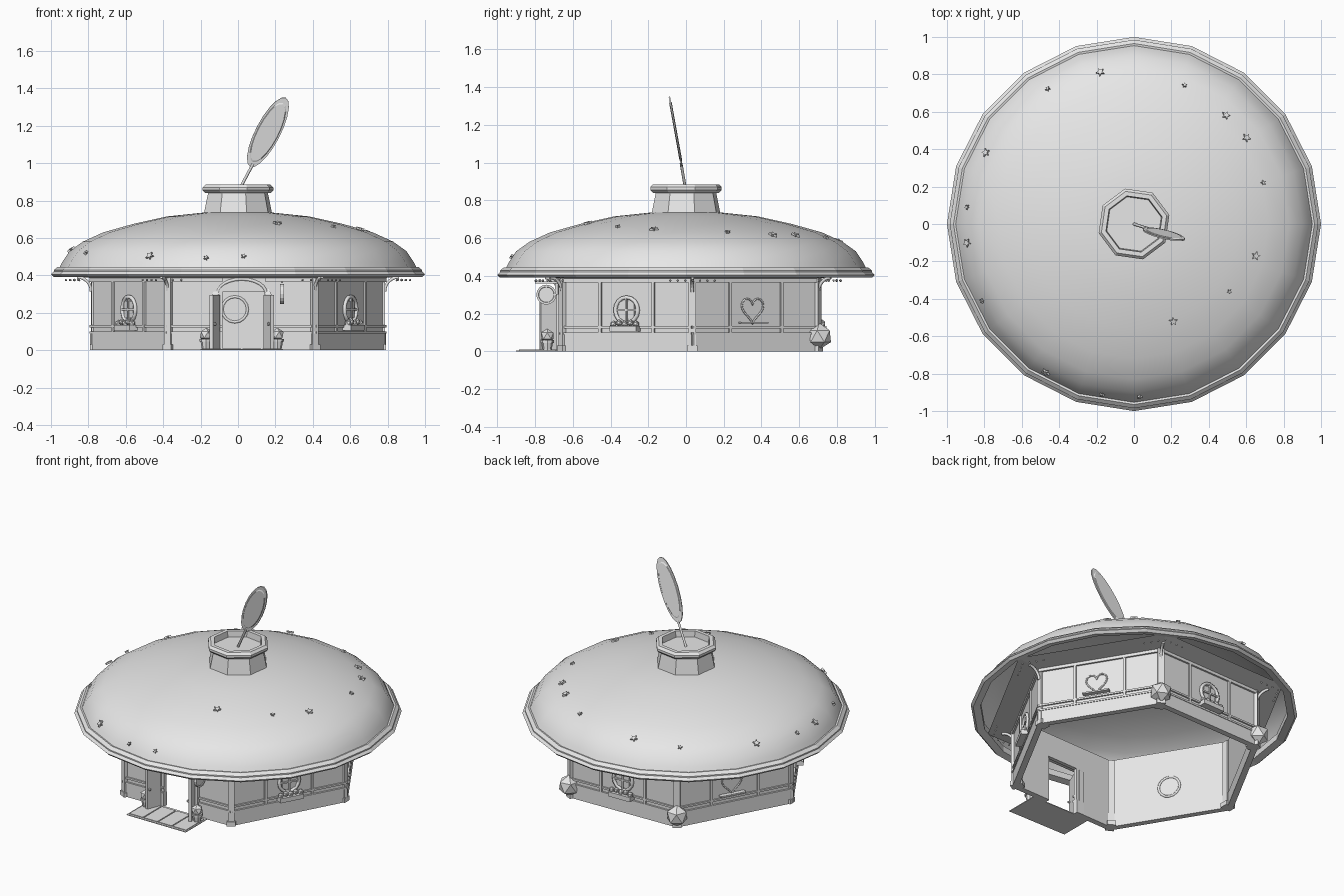
import bpy, bmesh, math
from mathutils import Matrix, Vector

old = bpy.data.objects.get("Cube")
if old:
    bpy.data.objects.remove(old)

grey = bpy.data.materials.new("plain light grey")
grey.use_nodes = True
grey.diffuse_color = (0.8, 0.8, 0.8, 1)
grey.node_tree.nodes["Principled BSDF"].inputs["Base Color"].default_value = (0.8, 0.8, 0.8, 1)
I = Matrix.Identity(4)
T = Matrix.Translation


def finish(name, bm, m=I, smooth=False):
    bmesh.ops.recalc_face_normals(bm, faces=bm.faces)
    me = bpy.data.meshes.new(name)
    bm.to_mesh(me)
    bm.free()
    me.materials.append(grey)
    for p in me.polygons:
        p.use_smooth = smooth
    ob = bpy.data.objects.new(name, me)
    ob.matrix_world = m
    bpy.context.collection.objects.link(ob)
    return ob


def box(name, x0, x1, y0, y1, z0, z1, m=I):
    bm = bmesh.new()
    size = Matrix.Diagonal((x1 - x0, y1 - y0, z1 - z0, 1))
    mid = T(((x0 + x1) / 2, (y0 + y1) / 2, (z0 + z1) / 2))
    bmesh.ops.create_cube(bm, size=1, matrix=mid @ size)
    return finish(name, bm, m)


def lathe(name, profile, n, m=I, turn=0, smooth=False, closed=False):
    bm = bmesh.new()
    rows = []
    for r, z in profile:
        rows.append([bm.verts.new((r * math.cos(turn + k * math.tau / n),
                                   r * math.sin(turn + k * math.tau / n), z)) for k in range(n)])
    pairs = list(zip(rows, rows[1:])) + ([(rows[-1], rows[0])] if closed else [])
    for a, b in pairs:
        for k in range(n):
            j = (k + 1) % n
            bm.faces.new((a[k], a[j], b[j], b[k]))
    bmesh.ops.remove_doubles(bm, verts=bm.verts, dist=1e-5)
    return finish(name, bm, m, smooth)


def ball(name, r, pos, m=I):
    bm = bmesh.new()
    bmesh.ops.create_icosphere(bm, subdivisions=1, radius=r, matrix=T(pos))
    return finish(name, bm, m)


def tube(name, pts, r, m=I, cyclic=False):
    cu = bpy.data.curves.new(name, "CURVE")
    cu.dimensions = "3D"
    cu.bevel_depth, cu.bevel_resolution, cu.use_fill_caps = r, 1, True
    sp = cu.splines.new("POLY")
    sp.points.add(len(pts) - 1)
    for p, q in zip(sp.points, pts):
        p.co = (*q, 1)
    sp.use_cyclic_u = cyclic
    cu.materials.append(grey)
    ob = bpy.data.objects.new(name, cu)
    ob.matrix_world = m
    bpy.context.collection.objects.link(ob)


def circle(r, y, z, n=16):
    return [(r * math.cos(k * math.tau / n), y, z + r * math.sin(k * math.tau / n)) for k in range(n)]


# Hollow roof shell, rim and chimney
dome = [(0.96, 0.43), (0.94, 0.47), (0.90, 0.53), (0.83, 0.58), (0.72, 0.63),
        (0.56, 0.675), (0.38, 0.715), (0.19, 0.735), (0, 0.74)]
lathe("roof_dome", dome, 20, smooth=True)
rim = [(0.94, 0.40), (0.985, 0.39), (1.0, 0.405), (0.985, 0.42), (0.985, 0.428), (0.965, 0.445), (0.94, 0.44)]
lathe("roof_rim", rim, 20, closed=True)
lathe("chimney", [(0.19, 0.72), (0.165, 0.84), (0.18, 0.84), (0.195, 0.855), (0.195, 0.87), (0.18, 0.885),
                  (0.155, 0.885), (0.15, 0.845), (0, 0.845)], 8, turn=0.25)

# Leaf-shaped paddle leaning out of the chimney
axis = Vector((0.26, -0.09, 0.5)).normalized()
normal = Vector((1, 0, 0)).cross(axis).normalized()
side = axis.cross(normal)
tube("paddle_handle", [(0.0, 0.0, 0.845), (0.08, -0.026, 0.995)], 0.008)
lean = Matrix((side, axis, normal)).transposed().to_4x4()
lathe("paddle_blade", [(0, 0.007), (0.82, 0.007), (0.86, 0.004), (1, 0.004), (1, -0.004), (0.86, -0.004),
                       (0.82, -0.007), (0, -0.007)], 20,
      T((0.16, -0.055, 1.165)) @ lean @ Matrix.Diagonal((0.066, 0.21, 1, 1)))

# Stars scattered on the roof, large and small
large = [(-.18, .81), (.49, .58), (.6, .46), (.65, -.17), (.21, -.52), (-.89, -.1), (-.47, -.79), (-.79, .38)]
small = [(-.46, .72), (.27, .74), (.69, .22), (.51, -.36), (-.89, .09), (-.81, -.41), (-.17, -.91), (.03, -.92)]
for x, y in large + small:
    size = 0.024 if (x, y) in large else 0.014
    r = math.hypot(x, y)
    (r0, z0), (r1, z1) = next((a, b) for a, b in zip(dome, dome[1:]) if b[0] <= r <= a[0])
    z = z0 + (z1 - z0) * (r0 - r) / (r0 - r1)
    up = Vector(((z1 - z0) * x / r, (z1 - z0) * y / r, r0 - r1))
    bm = bmesh.new()
    ring = [bm.verts.new((size * (1, 0.45)[k % 2] * math.cos(k * math.pi / 5),
                          size * (1, 0.45)[k % 2] * math.sin(k * math.pi / 5), 0)) for k in range(10)]
    out = bmesh.ops.extrude_face_region(bm, geom=[bm.faces.new(ring)])
    bmesh.ops.translate(bm, vec=(0, 0, 0.012), verts=[v for v in out["geom"] if isinstance(v, bmesh.types.BMVert)])
    finish("roof_star", bm, T((x, y, z)) @ up.to_track_quat("Z", "Y").to_matrix().to_4x4())

# Six-sided house, open below and up into the roof, with flared eaves
R, TURN, TOP = 0.785, math.radians(1.5), 0.47
APO, HALF = R * math.cos(math.pi / 6), R / 2
HOUSE = T((0, 0.012, 0))
lathe("eaves", [(0.78, 0.385), (0.95, 0.405)], 6, HOUSE, TURN)


def round_window(m):
    tube("window_frame", circle(0.068, 0.005, 0.218), 0.011, m, True)
    tube("window_inner_ring", circle(0.068, -0.025, 0.218), 0.008, m, True)
    box("window_glass", -0.045, 0.045, 0, 0.006, 0.173, 0.263, m)
    box("window_bar_upright", -0.005, 0.005, 0, 0.014, 0.15, 0.286, m)
    box("window_bar_level", -0.066, 0.066, 0, 0.014, 0.213, 0.223, m)
    box("flower_box", -0.08, 0.08, 0, 0.05, 0.105, 0.135, m)
    for k in range(5):
        ball("box_flower", 0.019, (-0.068 + k * 0.034, 0.027, 0.144 + 0.006 * (k % 2)), m)


def heart_window(m):
    pts = []
    for k in range(28):
        t = k * math.tau / 28
        pts.append((0.0042 * 16 * math.sin(t) ** 3, 0.004,
                    0.224 + 0.0046 * (13 * math.cos(t) - 5 * math.cos(2 * t)
                                      - 2 * math.cos(3 * t) - math.cos(4 * t))))
    tube("heart_frame", pts, 0.005, m, True)
    box("heart_sill", -0.085, 0.085, 0, 0.03, 0.146, 0.156, m)


def wall_run(m, a, b):
    box("wall", a, b, -0.025, 0, 0, TOP, m)
    box("wall_base", a, b, -0.03, 0.008, 0, 0.09, m)
    box("base_ledge", a, b, 0, 0.012, 0.088, 0.1, m)
    box("lower_rail", a, b, 0, 0.01, 0.122, 0.134, m)
    box("top_rail", a, b, 0, 0.012, 0.365, 0.385, m)


for i in range(6):
    ang = -math.pi / 2 + TURN + i * math.pi / 3
    m = HOUSE @ Matrix.Rotation(ang - math.pi / 2, 4, "Z") @ T((0, APO, 0))
    if i == 0:
        wall_run(m, 0.1, HALF)
        wall_run(m, -HALF, -0.13)
        box("door_lintel", -0.13, 0.1, -0.025, 0, 0.31, TOP, m)
    else:
        wall_run(m, -HALF, HALF)
        for x in (-0.16, 0.16):
            box("wall_stud", x - 0.008, x + 0.008, 0, 0.011, 0.1, 0.37, m)
        if i in (2, 4):
            heart_window(m @ T((0.02, 0, 0)))
        else:
            round_window(m)
    # Corner posts, with feet and curved brackets under the eaves
    c = HOUSE @ Matrix.Rotation(TURN + i * math.pi / 3, 4, "Z")
    outer = R + (0.0 if i in (0, 3) else 0.008)
    box("corner_post", R - 0.055, outer, -0.02, 0.02, 0, TOP - 0.01, c)
    box("post_foot", R - 0.065, outer + 0.006, -0.027, 0.027, 0, 0.03, c)
    arc = [(R + 0.075 - 0.075 * math.cos(t * math.pi / 12), 0, 0.315 + 0.075 * math.sin(t * math.pi / 12))
           for t in range(7)]
    tube("eave_bracket", arc, 0.009, c)
    # Small hanging lights near each eave corner
    for s in (-1, 1):
        for k in range(4):
            d = k * 0.045
            ball("hanging_light", 0.007, (0.92 - d / 2, s * d * 0.87, 0.375), c)
    if i in (1, 2):
        ball("corner_bush", 0.07, (R + 0.005, 0, 0.08), c)

# Doorway: frame, arch, open leaves
door = T((0.02, -0.66, 0))
tube("door_arch", [(0.13 * math.cos(k * math.pi / 12), -0.005, 0.305 + 0.075 * math.sin(k * math.pi / 12))
                   for k in range(13)], 0.009, door)
for s in (-1, 1):
    x = s * 0.14
    box("door_frame", x - 0.018, x + 0.018, -0.025, 0.02, 0, 0.3, door)
    lathe("frame_cap", [(0.026, 0.3), (0, 0.335)], 4, door @ T((x, 0, 0)), math.pi / 4)
    leaf = door @ T((s * 0.125, -0.02, 0)) @ Matrix.Rotation(s * math.radians(22), 4, "Z")
    box("door_leaf", -0.01, 0.01, -0.1, 0, 0.01, 0.295, leaf)
    ball("door_knob", 0.01, (-s * 0.015, -0.085, 0.14), leaf)
    # Potted shrubs beside the door
    pot = T((0.02 + s * 0.19, -0.735, 0))
    lathe("plant_pot", [(0, 0), (0.022, 0), (0.03, 0.045), (0.036, 0.045), (0.036, 0.06), (0, 0.06)], 8, pot)
    ball("potted_shrub", 0.038, (0, 0, 0.082), pot)

# Round hanging sign, seen side-on from the front
sign = T((0.235, -0.74, 0.30)) @ Matrix.Rotation(math.pi / 2, 4, "Y")
lathe("hanging_sign", [(0, 0.006), (0.04, 0.006), (0.042, 0.01), (0.053, 0.01), (0.053, -0.01),
                       (0.042, -0.01), (0.04, -0.006), (0, -0.006)], 16, sign)
box("sign_arm", 0.23, 0.24, -0.80, -0.65, 0.36, 0.37)

# Paved doorstep
box("doorstep", -0.2, 0.24, -0.9, -0.67, 0, 0.005)
for k in range(4):
    box("step_slab", -0.19 + k * 0.107, -0.09 + k * 0.107, -0.885, -0.69, 0.004, 0.009)
